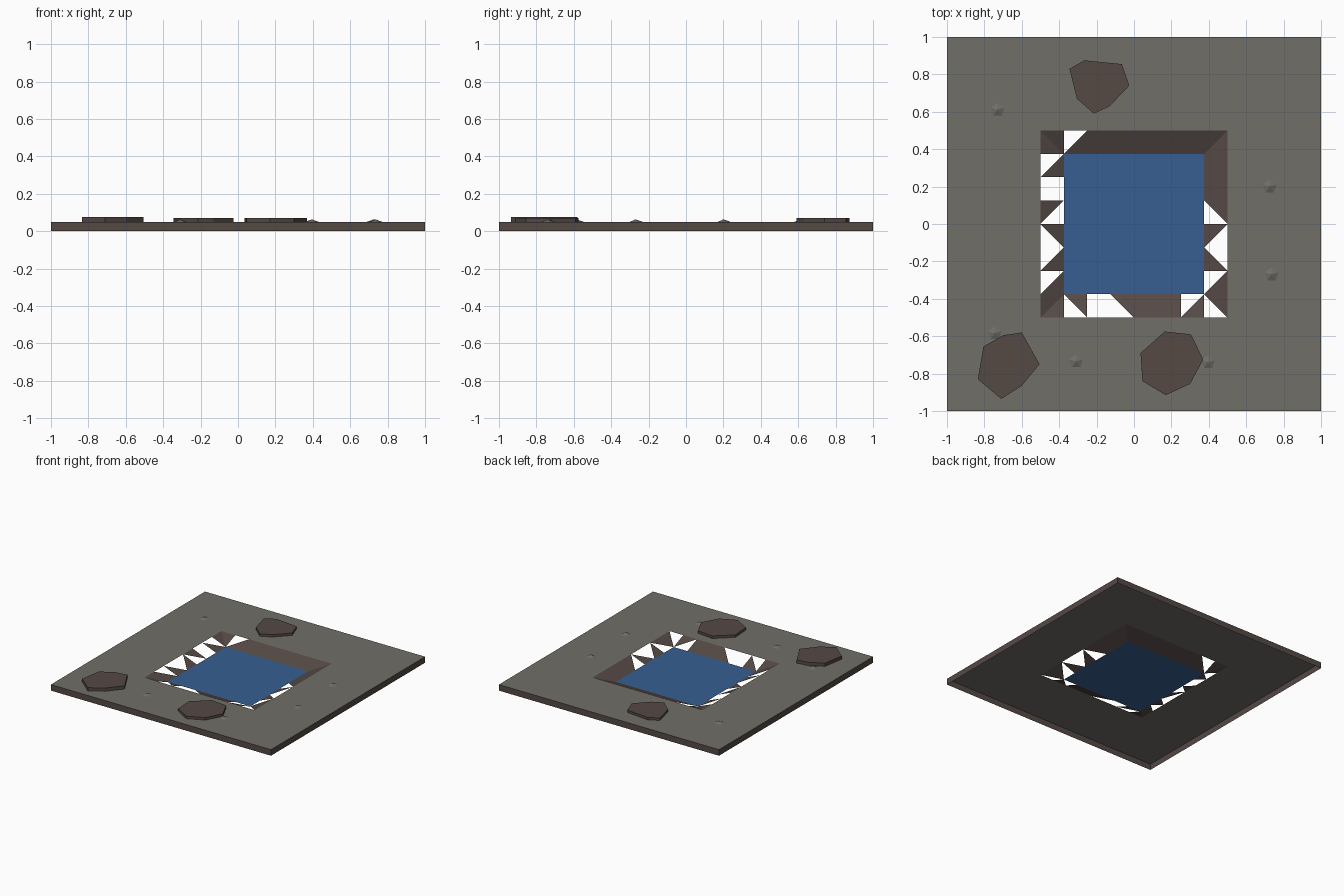
import bpy, bmesh, math

cube = bpy.data.objects.get("Cube")
if cube:
    bpy.data.objects.remove(cube, do_unlink=True)

TOP = 0.05      # ground level
HOLE = 0.5      # half width of the pond opening
STEP = 0.125    # size of a bank cell


def material(name, rgb):
    m = bpy.data.materials.new(name)
    m.use_nodes = True
    m.diffuse_color = (*rgb, 1)
    m.node_tree.nodes["Principled BSDF"].inputs["Base Color"].default_value = (*rgb, 1)
    return m


GROUND = material("grey ground", (0.16, 0.157, 0.137))
EARTH = material("brown earth", (0.089, 0.067, 0.060))
WATER = material("blue water", (0.038, 0.114, 0.283))


def finish(name, bm, mat):
    bmesh.ops.remove_doubles(bm, verts=bm.verts, dist=0.0001)
    mesh = bpy.data.meshes.new(name)
    bm.to_mesh(mesh)
    bm.free()
    mesh.materials.append(mat)
    ob = bpy.data.objects.new(name, mesh)
    bpy.context.scene.collection.objects.link(ob)
    return ob


def face(bm, points):
    return bm.faces.new([bm.verts.new(p) for p in points])


def square(r, z):
    return [(-r, -r, z), (r, -r, z), (r, r, z), (-r, r, z)]


def ring(name, lower, upper, mat):
    """Band of four quads between two square loops."""
    bm = bmesh.new()
    for i in range(4):
        j = (i + 1) % 4
        face(bm, [lower[i], lower[j], upper[j], upper[i]])
    return finish(name, bm, mat)


# Ground sheet with a square opening, and the open-bottomed outer edge
ring("ground", square(1, TOP), square(HOLE, TOP), GROUND)
ring("outer_edge", square(1, 0), square(1, TOP), EARTH)

# Flat water sheet
bm = bmesh.new()
face(bm, square(HOLE - STEP, 0))
finish("water", bm, WATER)

# Broken sloping bank: each cell keeps some of its corner triangles
# a = north-east, b = north-west, c = south-east, d = south-west
BANK = ["GcFFFFFF",
        "c......F",
        ".......F",
        "b......a",
        "a......b",
        "c......d",
        "c......c",
        "Fa.aFFca"]
KEEP = {".": "", "F": "bc", "G": "ad"}
# Corners of a cell, counter-clockwise from the south-west, as column and row offsets
CORNERS = [(0, 1), (1, 1), (1, 0), (0, 0)]
DROPPED = {"a": 0, "b": 1, "c": 3, "d": 2}


def bank_point(col, row):
    border = col in (0, 8) or row in (0, 8)
    return (col * STEP - HOLE, HOLE - row * STEP, TOP if border else 0)


bm = bmesh.new()
for row, line in enumerate(BANK):
    for col, code in enumerate(line):
        for tri in KEEP.get(code, code):
            face(bm, [bank_point(col + dx, row + dy)
                      for k, (dx, dy) in enumerate(CORNERS) if k != DROPPED[tri]])
finish("bank", bm, EARTH)

# Flat angular stones extruded from outlines
STONES = {
    "stone_front_left": (0.077, [(-.835, -.83), (-.805, -.655), (-.70, -.595), (-.60, -.58),
                                 (-.505, -.75), (-.60, -.865), (-.71, -.935)]),
    "stone_front_middle": (0.071, [(.035, -.69), (.165, -.575), (.305, -.59), (.37, -.725),
                                   (.30, -.855), (.17, -.915), (.045, -.84)]),
    "stone_back": (0.07, [(-.345, .83), (-.265, .875), (-.065, .855), (-.025, .74),
                          (-.13, .63), (-.215, .59), (-.305, .67)]),
}
for name, (height, outline) in STONES.items():
    bm = bmesh.new()
    loop = outline[::-1]
    face(bm, [(x, y, height) for x, y in loop])
    for (x1, y1), (x2, y2) in zip(loop, loop[1:] + loop[:1]):
        face(bm, [(x1, y1, TOP), (x2, y2, TOP), (x2, y2, height), (x1, y1, height)])
    finish(name, bm, EARTH)

# Small five-sided pebbles
PEBBLES = [(-.73, .61), (.725, .2), (.735, -.27), (-.745, -.585), (-.31, -.735), (.395, -.74)]
for n, (x, y) in enumerate(PEBBLES, 1):
    bm = bmesh.new()
    base = [(x + .038 * math.cos(a), y + .038 * math.sin(a), TOP)
            for a in (math.pi / 2 + k * math.tau / 5 for k in range(5))]
    for k in range(5):
        face(bm, [base[k], base[(k + 1) % 5], (x, y, TOP + .013)])
    finish(f"pebble_{n}", bm, GROUND)
